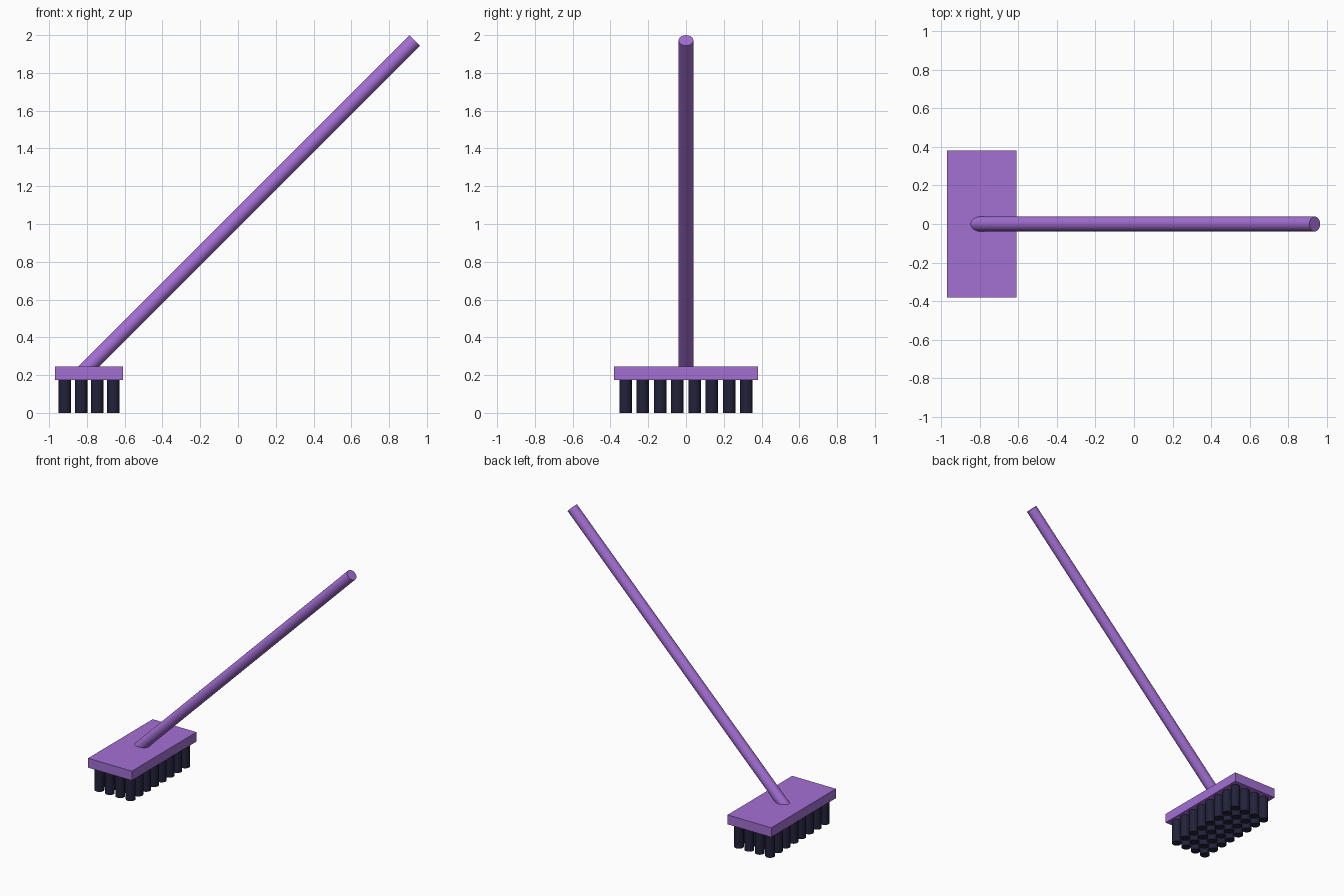
import bpy
import math
from mathutils import Vector

if "Cube" in bpy.data.objects:
    bpy.data.objects.remove(bpy.data.objects["Cube"])


def material(name, color):
    m = bpy.data.materials.new(name)
    m.diffuse_color = (*color, 1)
    m.use_nodes = True
    m.node_tree.nodes["Principled BSDF"].inputs["Base Color"].default_value = m.diffuse_color
    return m


purple = material("purple plastic", (0.367, 0.16, 0.656))
navy = material("dark navy bristle", (0.016, 0.016, 0.043))


def rod(name, start, end, radius, sides, mat):
    """Capped cylinder between two points, smooth around, sharp at the ends."""
    a, b = Vector(start), Vector(end)
    bpy.ops.mesh.primitive_cylinder_add(
        vertices=sides, radius=radius, depth=(b - a).length, location=(a + b) / 2,
        rotation=(b - a).to_track_quat('Z', 'Y').to_euler())
    ob = bpy.context.object
    ob.name = name
    ob.data.materials.append(mat)
    bpy.ops.object.shade_smooth_by_angle(angle=math.radians(40))
    return ob


# Flat head block
HEAD_X = -0.788
bpy.ops.mesh.primitive_cube_add(size=1, location=(HEAD_X, 0, 0.21))
head = bpy.context.object
head.name = "brush_head"
head.scale = (0.36, 0.76, 0.07)
head.data.materials.append(purple)

# Long handle leaning at 45 degrees, sunk into the head
rod("handle", (-0.826, 0, 0.21), (0.936, 0, 1.972), 0.039, 32, purple)

# Grid of thick bristle tufts
for i in range(4):
    for j in range(8):
        x = HEAD_X + (i - 1.5) * 0.0855
        y = (j - 3.5) * 0.0914
        rod(f"bristle_{i}_{j}", (x, y, 0), (x, y, 0.18), 0.033, 20, navy)
